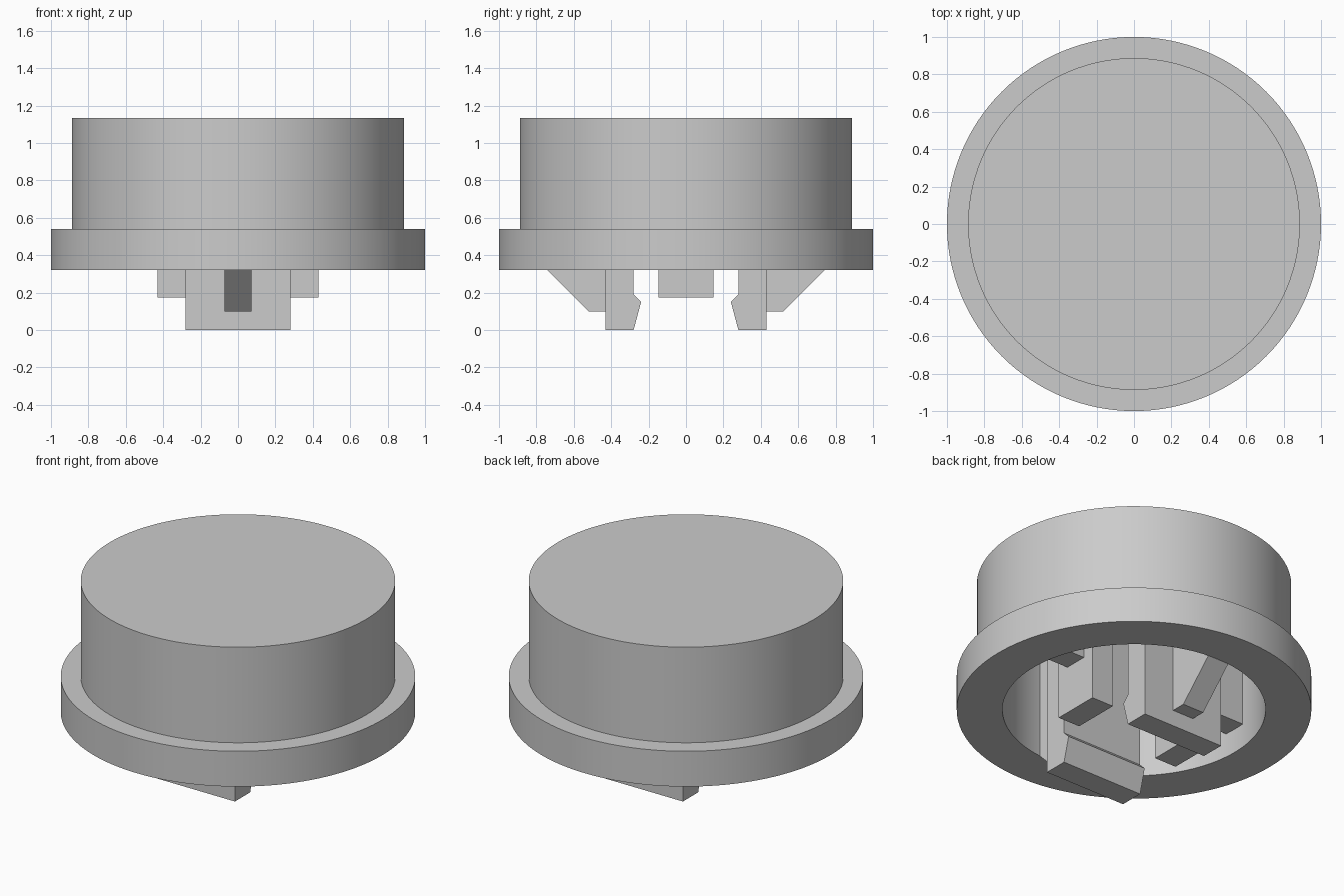
import bpy
import bmesh
import math
from mathutils import Matrix, Vector

cube = bpy.data.objects.get("Cube")
if cube:
    bpy.data.objects.remove(cube, do_unlink=True)

grey = bpy.data.materials.new("plain_grey")
grey.use_nodes = True
colour = (0.6, 0.6, 0.6, 1)
grey.diffuse_color = colour
grey.node_tree.nodes["Principled BSDF"].inputs["Base Color"].default_value = colour

BORE = 0.742      # inner radius of the shell
CEILING = 0.99    # underside of the cap top


def add_object(name, bm):
    bmesh.ops.recalc_face_normals(bm, faces=bm.faces)
    mesh = bpy.data.meshes.new(name)
    bm.to_mesh(mesh)
    bm.free()
    mesh.materials.append(grey)
    obj = bpy.data.objects.new(name, mesh)
    bpy.context.collection.objects.link(obj)
    return obj


def lathe(name, profile, steps=128):
    """Spin an (r, z) profile round the z axis."""
    bm = bmesh.new()
    verts = [bm.verts.new((r, 0, z)) for r, z in profile]
    edges = [bm.edges.new(pair) for pair in zip(verts, verts[1:])]
    bmesh.ops.spin(bm, geom=verts + edges, cent=(0, 0, 0), axis=(0, 0, 1),
                   angle=math.tau, steps=steps, use_merge=True)
    bmesh.ops.remove_doubles(bm, verts=bm.verts, dist=1e-4)
    return add_object(name, bm)


def radial_bar(name, profile, half_width, angle):
    """Extrude an (outward, z) profile sideways and turn it round z."""
    bm = bmesh.new()
    face = bm.faces.new([bm.verts.new((d, -half_width, z)) for d, z in profile])
    new = bmesh.ops.extrude_face_region(bm, geom=[face])["geom"]
    moved = [v for v in new if isinstance(v, bmesh.types.BMVert)]
    bmesh.ops.translate(bm, verts=moved, vec=Vector((0, 2 * half_width, 0)))
    bmesh.ops.rotate(bm, verts=bm.verts, cent=(0, 0, 0),
                     matrix=Matrix.Rotation(angle, 3, 'Z'))
    return add_object(name, bm)


# Hollow cap with a wide flange, open underneath
shell = lathe("cap_shell", [(0, 1.135), (0.887, 1.135), (0.887, 0.54), (1, 0.54),
                            (1, 0.32), (BORE, 0.32), (BORE, CEILING), (0, CEILING)])
bpy.ops.object.select_all(action='DESELECT')
shell.select_set(True)
bpy.context.view_layer.objects.active = shell
bpy.ops.object.shade_smooth_by_angle(angle=math.radians(30))

# Profiles of the parts inside the cap; each top is sunk into the ceiling
TOP = CEILING + 0.02
clip = [(0.28, TOP), (0.28, 0.19), (0.24, 0.15), (0.28, 0), (0.43, 0), (0.43, TOP)]
brace = [(0.42, TOP), (0.42, 0.1), (0.52, 0.1), (0.74, 0.32), (0.75, TOP)]
post = [(0.28, TOP), (0.28, 0.175), (0.43, 0.175), (0.43, TOP)]
web = [(0.42, TOP), (0.42, 0.47), (0.75, 0.47), (0.75, TOP)]

# Hooked clips with sloping braces at front and back
for side, turn in (("front", -90), ("back", 90)):
    radial_bar(side + "_clip", clip, 0.28, math.radians(turn))
    radial_bar(side + "_brace", brace, 0.073, math.radians(turn))

# Square posts joined to the wall by webs at left and right
for side, turn in (("left", 0), ("right", 180)):
    radial_bar(side + "_post", post, 0.148, math.radians(turn))
    radial_bar(side + "_web", web, 0.073, math.radians(turn))
